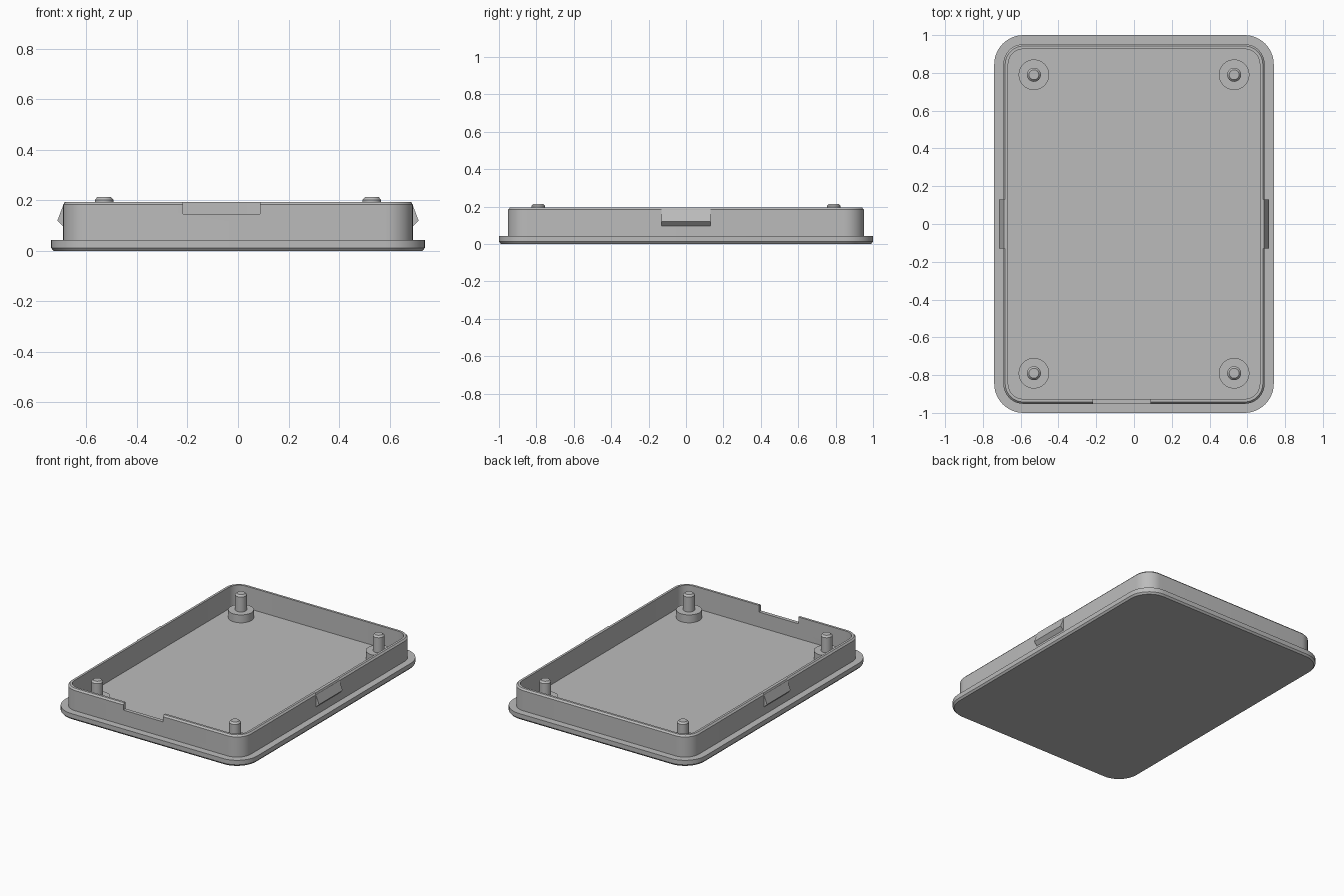
import bpy, bmesh, math

cube = bpy.data.objects.get("Cube")
if cube:
    bpy.data.objects.remove(cube, do_unlink=True)

grey = bpy.data.materials.new("light grey plastic")
grey.use_nodes = True
colour = (0.5, 0.5, 0.5, 1)
grey.diffuse_color = colour
grey.node_tree.nodes["Principled BSDF"].inputs["Base Color"].default_value = colour

HALF_X, HALF_Y, CORNER = 0.74, 1.0, 0.155
FLOOR, RIM = 0.043, 0.194


def rounded_ring(inset, z, steps=12):
    """Rounded rectangle, set in from the base plate outline."""
    r = CORNER - inset
    points = []
    for quarter, (sx, sy) in enumerate([(1, 1), (-1, 1), (-1, -1), (1, -1)]):
        for i in range(steps + 1):
            a = (quarter + i / steps) * math.pi / 2
            points.append((sx * (HALF_X - CORNER) + r * math.cos(a),
                           sy * (HALF_Y - CORNER) + r * math.sin(a), z))
    return points


def circle_ring(cx, cy, r, z, steps=32):
    return [(cx + r * math.cos(math.tau * i / steps),
             cy + r * math.sin(math.tau * i / steps), z) for i in range(steps)]


def skin(name, rings):
    """Solid that joins a stack of rings, closed at both ends."""
    bm = bmesh.new()
    loops = [[bm.verts.new(p) for p in ring] for ring in rings]
    n = len(loops[0])
    for low, high in zip(loops, loops[1:]):
        for i in range(n):
            j = (i + 1) % n
            bm.faces.new((low[i], low[j], high[j], high[i]))
    bm.faces.new(loops[0][::-1])
    bm.faces.new(loops[-1])
    bmesh.ops.recalc_face_normals(bm, faces=bm.faces)
    mesh = bpy.data.meshes.new(name)
    bm.to_mesh(mesh)
    bm.free()
    mesh.materials.append(grey)
    obj = bpy.data.objects.new(name, mesh)
    bpy.context.collection.objects.link(obj)
    return obj


def activate(obj):
    bpy.ops.object.select_all(action='DESELECT')
    obj.select_set(True)
    bpy.context.view_layer.objects.active = obj


def smooth(obj):
    activate(obj)
    bpy.ops.object.shade_smooth_by_angle(angle=math.radians(30))


# Base plate with chamfered underside, raised wall and sunken floor
tray = skin("tray", [rounded_ring(inset, z) for inset, z in [
    (0.01, 0), (0, 0.012), (0, FLOOR), (0.048, FLOOR), (0.048, RIM - 0.011),
    (0.058, RIM), (0.074, RIM), (0.074, FLOOR)]])

# Notch cut through the front wall
notch = skin("notch_cutter", [
    [(-0.217, y, 0.147), (0.087, y, 0.147), (0.087, y, 0.3), (-0.217, y, 0.3)]
    for y in (-1.0, -0.88)])
notch.hide_render = True
activate(tray)
cut = tray.modifiers.new("notch", 'BOOLEAN')
cut.operation = 'DIFFERENCE'
cut.solver = 'EXACT'
cut.object = notch
bpy.ops.object.modifier_apply(modifier=cut.name)
bpy.data.objects.remove(notch, do_unlink=True)
smooth(tray)

# Wedge-shaped snap clips on both long sides
for side, label in ((1, "left"), (-1, "right")):
    profile = [(0.675, RIM), (0.687, RIM), (0.715, 0.12), (0.69, 0.095), (0.675, 0.095)]
    skin(label + "_clip", [[(side * x, y, z) for x, z in profile] for y in (-0.13, 0.13)])

# Corner bosses with chamfered locating pins
for sx, x_label in ((1, "left"), (-1, "right")):
    for sy, y_label in ((-1, "front"), (1, "back")):
        smooth(skin(f"{y_label}_{x_label}_post", [
            circle_ring(sx * 0.53, sy * 0.79, r, z) for r, z in [
                (0.081, FLOOR - 0.01), (0.081, 0.098), (0.037, 0.098),
                (0.037, 0.202), (0.026, 0.214)]]))
